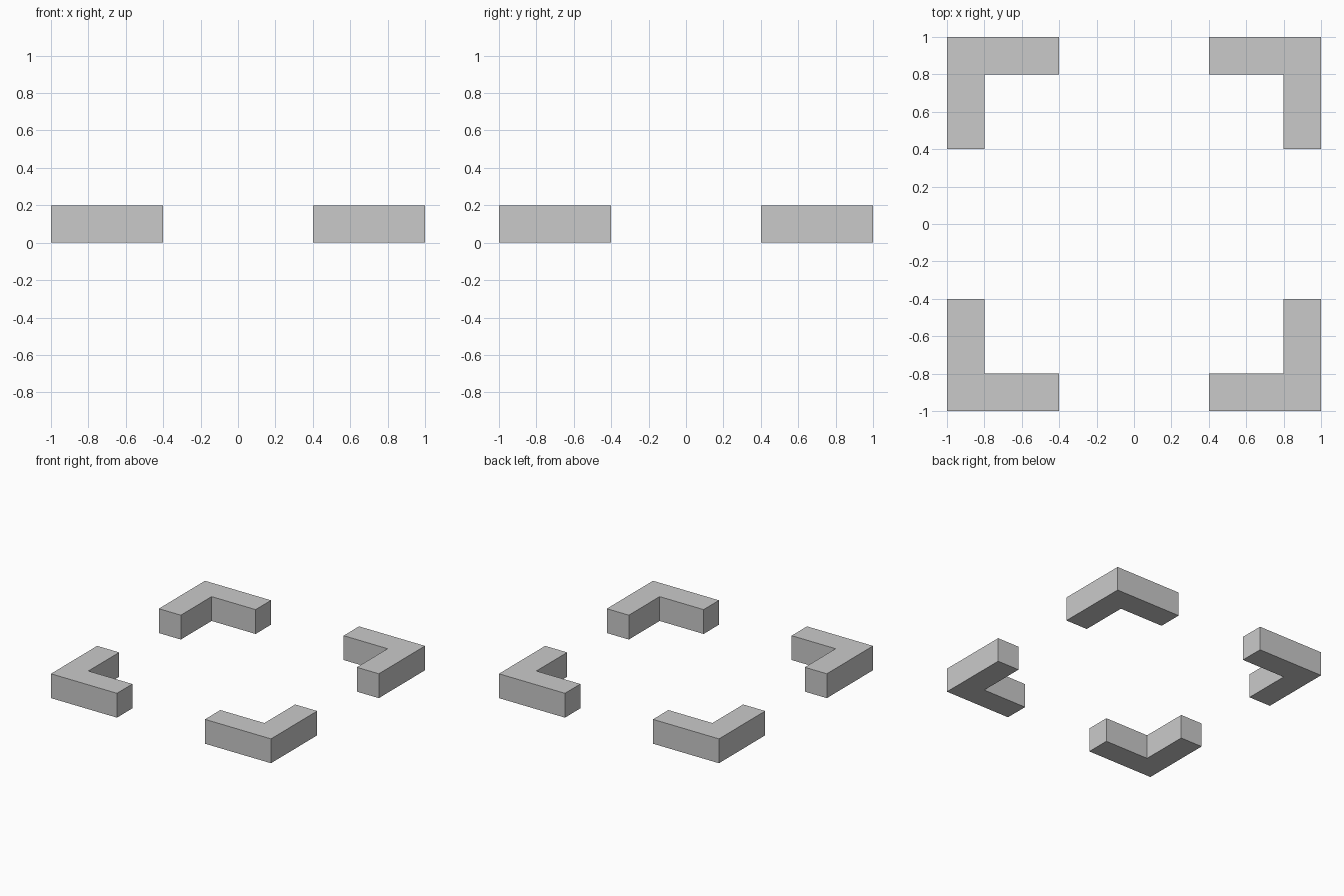
import bpy, bmesh, math
from mathutils import Matrix

if "Cube" in bpy.data.objects:
    bpy.data.objects.remove(bpy.data.objects["Cube"])

OUTER, INNER, END, HEIGHT = 1.0, 0.8, 0.4, 0.2

grey = bpy.data.materials.new("light_grey")
grey.diffuse_color = (0.59, 0.59, 0.59, 1.0)
grey.use_nodes = True
grey.node_tree.nodes["Principled BSDF"].inputs["Base Color"].default_value = grey.diffuse_color


def corner_bracket(name, angle):
    """L-shaped profile extruded upward, turned about the centre."""
    profile = [(OUTER, OUTER), (END, OUTER), (END, INNER),
               (INNER, INNER), (INNER, END), (OUTER, END)]
    bm = bmesh.new()
    face = bm.faces.new([bm.verts.new((x, y, 0)) for x, y in profile])
    top = bmesh.ops.extrude_face_region(bm, geom=[face])
    verts = [g for g in top["geom"] if isinstance(g, bmesh.types.BMVert)]
    bmesh.ops.translate(bm, verts=verts, vec=(0, 0, HEIGHT))
    bmesh.ops.recalc_face_normals(bm, faces=bm.faces)
    bm.transform(Matrix.Rotation(angle, 4, 'Z'))
    mesh = bpy.data.meshes.new(name)
    bm.to_mesh(mesh)
    bm.free()
    mesh.materials.append(grey)
    bpy.context.collection.objects.link(bpy.data.objects.new(name, mesh))


# Four identical corner brackets
for i, side in enumerate(("back_right", "back_left", "front_left", "front_right")):
    corner_bracket(side + "_corner", i * math.pi / 2)
